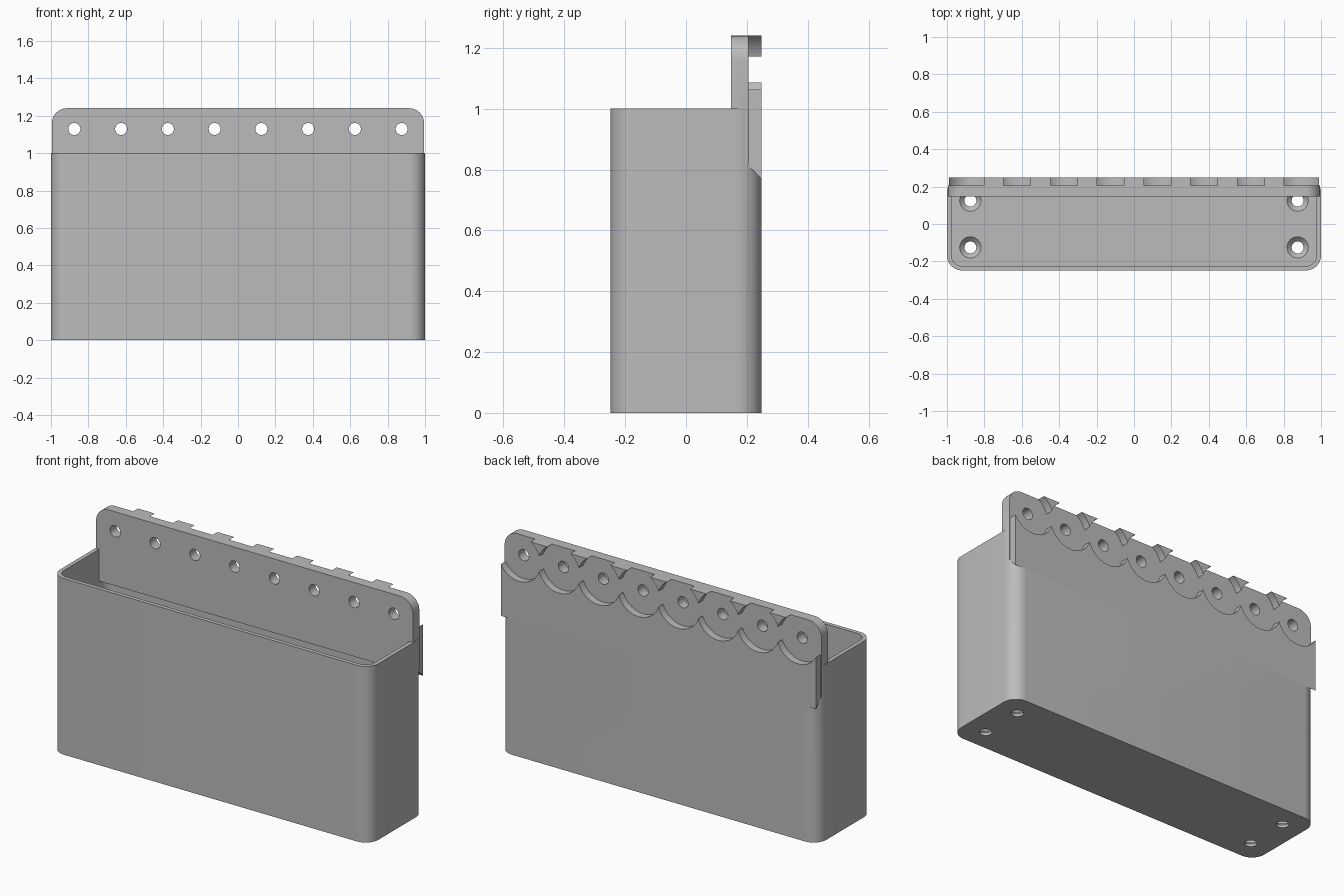
import bpy
import bmesh
from math import cos, sin, pi
from mathutils import Matrix, Vector

default_cube = bpy.data.objects.get("Cube")
if default_cube:
    bpy.data.objects.remove(default_cube, do_unlink=True)

grey = bpy.data.materials.new("light_grey_plastic")
grey.use_nodes = True
GREY = (0.5, 0.5, 0.5, 1)
grey.diffuse_color = GREY
grey.node_tree.nodes["Principled BSDF"].inputs["Base Color"].default_value = GREY

PITCH, COUNT = 0.25, 8
HOLE_Z = 1.129
BACK = 0.248


def rounded_rect(x0, x1, y0, y1, radii, steps=10):
    """Outline with corner radii in the order low-right, top-right, top-left, low-left."""
    corners = [(x1, y0, -1, 1), (x1, y1, -1, -1), (x0, y1, 1, -1), (x0, y0, 1, 1)]
    points = []
    for i, ((x, y, sx, sy), r) in enumerate(zip(corners, radii)):
        if r == 0:
            points.append((x, y))
            continue
        for k in range(steps + 1):
            a = -pi / 2 + i * pi / 2 + k * pi / 2 / steps
            points.append((x + sx * r + r * cos(a), y + sy * r + r * sin(a)))
    return points


def prism(name, outline, start, end, to_world):
    """Extrude a flat outline between two distances along an axis."""
    bm = bmesh.new()
    face = bm.faces.new([bm.verts.new(to_world(u, v, start)) for u, v in outline])
    result = bmesh.ops.extrude_face_region(bm, geom=[face])
    moved = [g for g in result["geom"] if isinstance(g, bmesh.types.BMVert)]
    shift = Vector(to_world(0, 0, end)) - Vector(to_world(0, 0, start))
    bmesh.ops.translate(bm, verts=moved, vec=shift)
    return finish(name, bm)


def cylinder(name, r_low, r_high, low, high, place, segments=48):
    bm = bmesh.new()
    bmesh.ops.create_cone(bm, cap_ends=True, segments=segments, radius1=r_low,
                          radius2=r_high, depth=high - low,
                          matrix=place @ Matrix.Translation((0, 0, (low + high) / 2)))
    return finish(name, bm)


def finish(name, bm):
    bmesh.ops.recalc_face_normals(bm, faces=bm.faces)
    mesh = bpy.data.meshes.new(name)
    bm.to_mesh(mesh)
    bm.free()
    mesh.materials.append(grey)
    obj = bpy.data.objects.new(name, mesh)
    bpy.context.collection.objects.link(obj)
    return obj


def combine(target, tool, operation):
    """Apply a boolean and remove the helper."""
    mod = target.modifiers.new("boolean", 'BOOLEAN')
    mod.operation, mod.solver, mod.object = operation, 'EXACT', tool
    bpy.context.view_layer.objects.active = target
    bpy.ops.object.modifier_apply(modifier=mod.name)
    bpy.data.objects.remove(tool, do_unlink=True)


def along_z(u, v, d):
    return (u, v, d)


def along_y(u, v, d):
    return (u, d, v)


def along_x(u, v, d):
    return (d, u, v)


# Hollow bin with rounded vertical corners
storage_bin = prism("storage_bin", rounded_rect(-1, 1, -BACK, BACK, [0.08] * 4), 0, 1, along_z)
cavity = prism("cavity", rounded_rect(-0.977, 0.977, -0.225, 0.225, [0.058] * 4),
               0.04, 1.1, along_z)
combine(storage_bin, cavity, 'DIFFERENCE')

# Countersunk screw holes in the floor
for x in (-0.875, 0.875):
    for y in (-0.125, 0.125):
        place = Matrix.Translation((x, y, 0))
        combine(storage_bin, cylinder("screw_hole", 0.032, 0.032, -0.1, 0.1, place), 'DIFFERENCE')
        combine(storage_bin, cylinder("countersink", 0.022, 0.062, 0.005, 0.045, place),
                'DIFFERENCE')

# Hanging plate, with a sloped underside at the back
hanging_plate = prism("hanging_plate", rounded_rect(-0.995, 0.995, 0.82, 1.24, [0, 0.08, 0.08, 0]),
                      0.148, 0.206, along_y)
back_slab = prism("back_slab", rounded_rect(-0.99, 0.99, 0.7, 1.24, [0, 0.08, 0.08, 0]),
                  0.2, BACK, along_y)
slope = prism("slope", [(0.1, 0.6), (0.3, 0.6), (0.3, 0.718), (0.198, 0.82), (0.1, 0.82)],
              -1.2, 1.2, along_x)
combine(back_slab, slope, 'DIFFERENCE')
combine(hanging_plate, back_slab, 'UNION')
combine(storage_bin, hanging_plate, 'UNION')

# Row of round recesses in the back, each with a through hole
for i in range(COUNT):
    x = (i - (COUNT - 1) / 2) * PITCH
    place = Matrix.Translation((x, 0, HOLE_Z)) @ Matrix.Rotation(-pi / 2, 4, 'X')
    combine(storage_bin, cylinder("recess", 0.1325, 0.1325, 0.206, 0.3, place, 64), 'DIFFERENCE')
    combine(storage_bin, cylinder("peg_hole", 0.032, 0.032, 0.1, 0.3, place), 'DIFFERENCE')

# Smooth the rounded walls, keep the edges crisp
bpy.ops.object.select_all(action='DESELECT')
storage_bin.select_set(True)
bpy.context.view_layer.objects.active = storage_bin
bpy.ops.object.shade_smooth_by_angle(angle=pi / 6)
